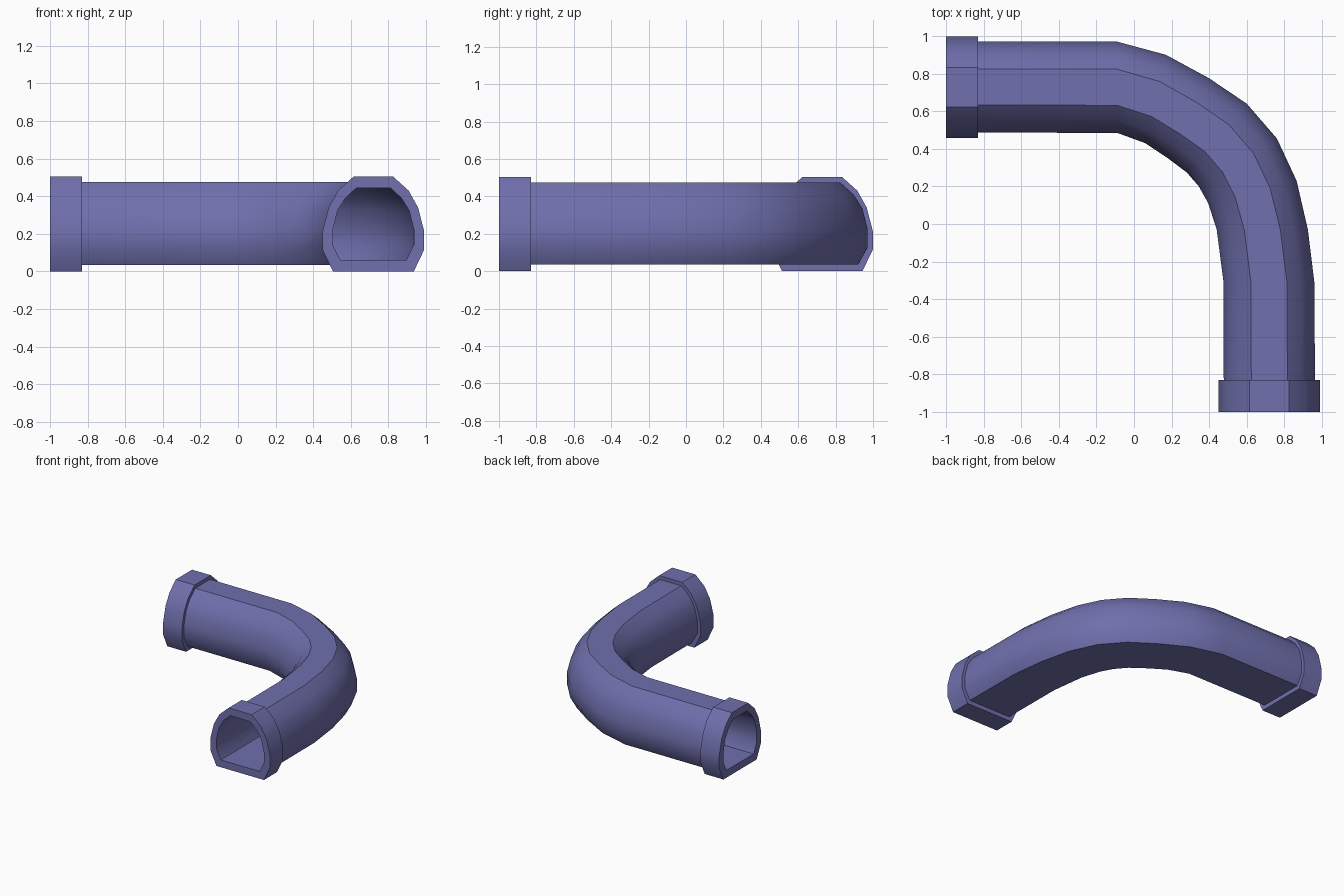
import bpy, bmesh
from mathutils import Vector

if "Cube" in bpy.data.objects:
    bpy.data.objects.remove(bpy.data.objects["Cube"])

# Half cross-sections (sideways offset, height), bottom to top
COLLAR = [(0.215, 0.0), (0.27, 0.115), (0.27, 0.215), (0.238, 0.34), (0.188, 0.43), (0.105, 0.505)]
PIPE = [(0.192, 0.035), (0.2425, 0.125), (0.2425, 0.225), (0.215, 0.335), (0.168, 0.41), (0.096, 0.475)]
BORE = [(0.175, 0.06), (0.215, 0.14), (0.215, 0.225), (0.19, 0.325), (0.149, 0.39), (0.09, 0.445)]

# Bend stations: (outer edge, inner edge) of the pipe seen from above
BEND = [((-0.09, 0.97), (-0.09, 0.485)), ((0.17, 0.90), (0.06, 0.43)),
        ((0.40, 0.775), (0.18, 0.35)), ((0.60, 0.64), (0.28, 0.275)),
        ((0.76, 0.455), (0.345, 0.20)), ((0.865, 0.23), (0.395, 0.11)),
        ((0.925, -0.03), (0.44, -0.03)), ((0.96, -0.315), (0.475, -0.30))]


def station(outer, inner):
    o, i = Vector(outer), Vector(inner)
    return (o + i) / 2, (o - i) / 2 / 0.2425


def left(x):
    return Vector((x, 0.7285)), Vector((0, 1))


def front(y):
    return Vector((0.72, y)), Vector((1, 0))


bend = [station(*b) for b in BEND]

# Closed sweep: outside with both collars, then back through the bore
rings = [(left(-1), COLLAR), (left(-0.83), COLLAR), (left(-0.83), PIPE)]
rings += [(s, PIPE) for s in bend]
rings += [(front(-0.83), PIPE), (front(-0.83), COLLAR), (front(-1), COLLAR)]
rings += [(front(-1), BORE)] + [(s, BORE) for s in reversed(bend)] + [(left(-1), BORE)]

bm = bmesh.new()
loops = []
for (centre, side), half in rings:
    profile = half + [(-u, z) for u, z in reversed(half)]
    loops.append([bm.verts.new((*(centre + side * u), z)) for u, z in profile])
for k, a in enumerate(loops):
    b = loops[(k + 1) % len(loops)]
    n = len(a)
    for j in range(n):
        bm.faces.new((a[j], a[(j + 1) % n], b[(j + 1) % n], b[j]))
bmesh.ops.recalc_face_normals(bm, faces=bm.faces)

mesh = bpy.data.meshes.new("elbow_pipe")
bm.to_mesh(mesh)
bm.free()
pipe = bpy.data.objects.new("elbow_pipe", mesh)
bpy.context.collection.objects.link(pipe)

# Blue-violet paint
mat = bpy.data.materials.new("pipe_paint")
mat.diffuse_color = (0.16, 0.16, 0.42, 1)
mat.use_nodes = True
mat.node_tree.nodes["Principled BSDF"].inputs["Base Color"].default_value = mat.diffuse_color
mesh.materials.append(mat)

# Smooth along the bend, crisp at collars and strong facets
bpy.context.view_layer.objects.active = pipe
pipe.select_set(True)
bpy.ops.object.shade_smooth_by_angle(angle=0.524)
